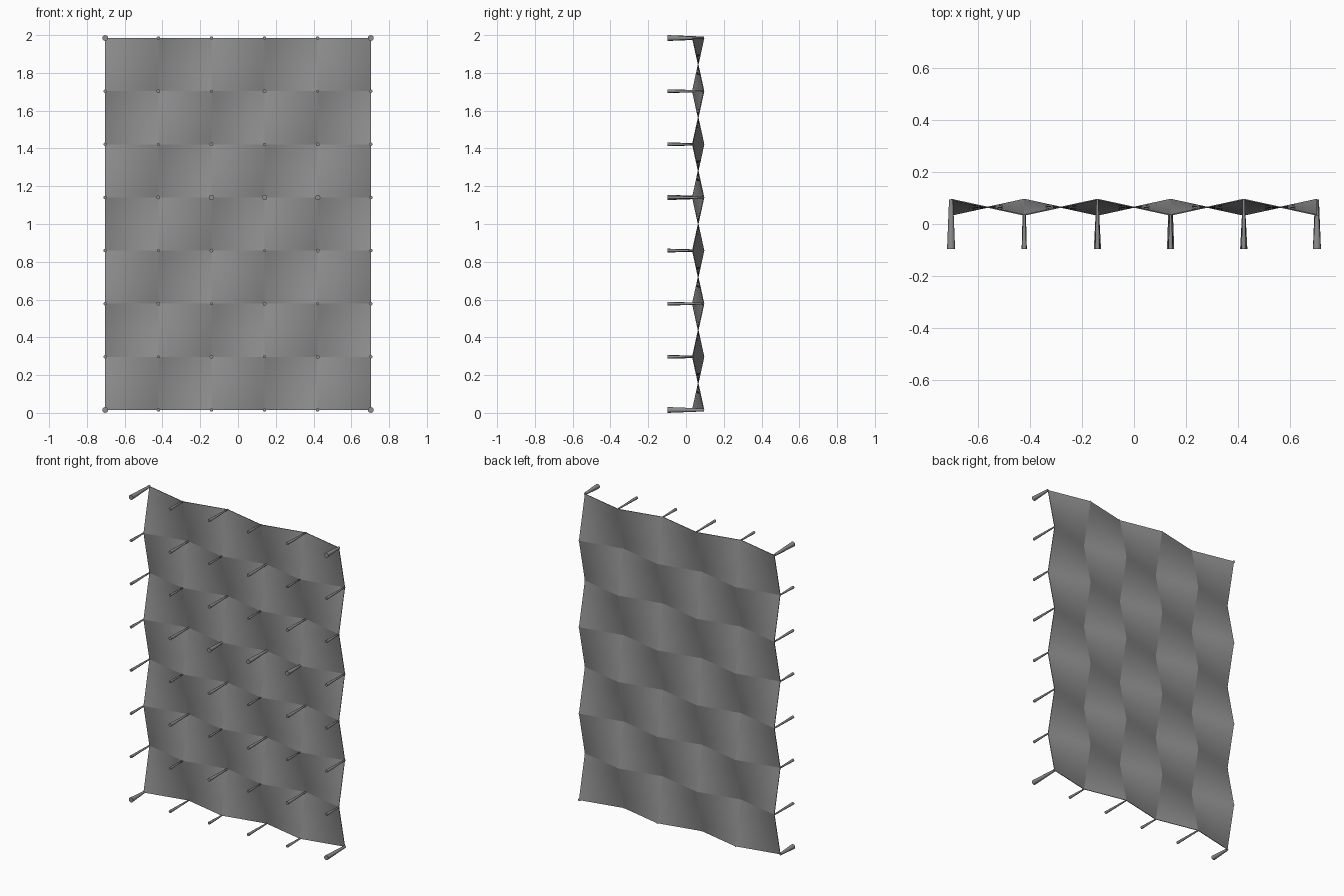
import bpy, bmesh, math
from mathutils import Matrix, Vector

if "Cube" in bpy.data.objects:
    bpy.data.objects.remove(bpy.data.objects["Cube"])

COLS, ROWS = 6, 8            # grid of support points
R_CORNER = 0.0155
STEP = (2 - 2 * R_CORNER) / (ROWS - 1)
Y_WALL, Y_FRONT, Y_BACK = -0.097, 0.034, 0.095
THICK = 0.004
SUB = 8                      # facets per panel

dark = bpy.data.materials.new("dark_grey")
dark.diffuse_color = (0.27, 0.27, 0.27, 1)
dark.use_nodes = True
dark.node_tree.nodes["Principled BSDF"].inputs["Base Color"].default_value = dark.diffuse_color


def node(i, j):
    """Support point i, j: depth alternates like a checkerboard."""
    y = Y_BACK if (i + j) % 2 else Y_FRONT
    return Vector(((i - (COLS - 1) / 2) * STEP, y, R_CORNER + j * STEP))


def obj_from_bmesh(name, bm):
    me = bpy.data.meshes.new(name)
    bm.to_mesh(me)
    bm.free()
    me.materials.append(dark)
    ob = bpy.data.objects.new(name, me)
    bpy.context.collection.objects.link(ob)
    return ob


def smooth(ob, angle):
    bpy.ops.object.select_all(action='DESELECT')
    bpy.context.view_layer.objects.active = ob
    ob.select_set(True)
    bpy.ops.object.shade_smooth_by_angle(angle=math.radians(angle))


# Rippled sheet: thin saddle-shaped panels, each one separate, meeting at seams
bm = bmesh.new()
for i in range(COLS - 1):
    for j in range(ROWS - 1):
        a, b, c, d = node(i, j), node(i + 1, j), node(i + 1, j + 1), node(i, j + 1)
        shells = []
        for side in (-1, 1):                 # front and back skin
            off = Vector((0, side * THICK / 2, 0))
            g = [[bm.verts.new(a.lerp(b, u / SUB).lerp(d.lerp(c, u / SUB), v / SUB) + off)
                  for v in range(SUB + 1)] for u in range(SUB + 1)]
            for u in range(SUB):
                for v in range(SUB):
                    q = (g[u][v], g[u + 1][v], g[u + 1][v + 1], g[u][v + 1])
                    bm.faces.new(q if side < 0 else q[::-1])
            rim = ([g[u][0] for u in range(SUB)] + [g[SUB][v] for v in range(SUB)]
                   + [g[u][SUB] for u in range(SUB, 0, -1)]
                   + [g[0][v] for v in range(SUB, 0, -1)])
            shells.append(rim)
        front, back = shells
        for k in range(len(front)):          # panel edge strip
            n = (k + 1) % len(front)
            bm.faces.new((front[n], front[k], back[k], back[n]))
smooth(obj_from_bmesh("rippled_panels", bm), 30)


def peg_radius(i, j):
    if i in (0, COLS - 1) and j in (0, ROWS - 1):
        return R_CORNER
    if j == 4 and i in (2, 3, 4):            # stouter central pegs
        return 0.0140
    if i in (0, COLS - 1) or j in (0, ROWS - 1):
        return 0.009
    return 0.010 if (i + j) % 2 else 0.0075


# Tapered pegs, thick at the wall and thin at the sheet
bm = bmesh.new()
for i in range(COLS):
    for j in range(ROWS):
        p, r = node(i, j), peg_radius(i, j)
        place = (Matrix.Translation((p.x, (p.y + Y_WALL) / 2, p.z))
                 @ Matrix.Rotation(-math.pi / 2, 4, 'X'))
        bmesh.ops.create_cone(bm, cap_ends=True, segments=12, radius1=r,
                              radius2=r * 0.5, depth=p.y - Y_WALL, matrix=place)
smooth(obj_from_bmesh("support_pegs", bm), 40)
